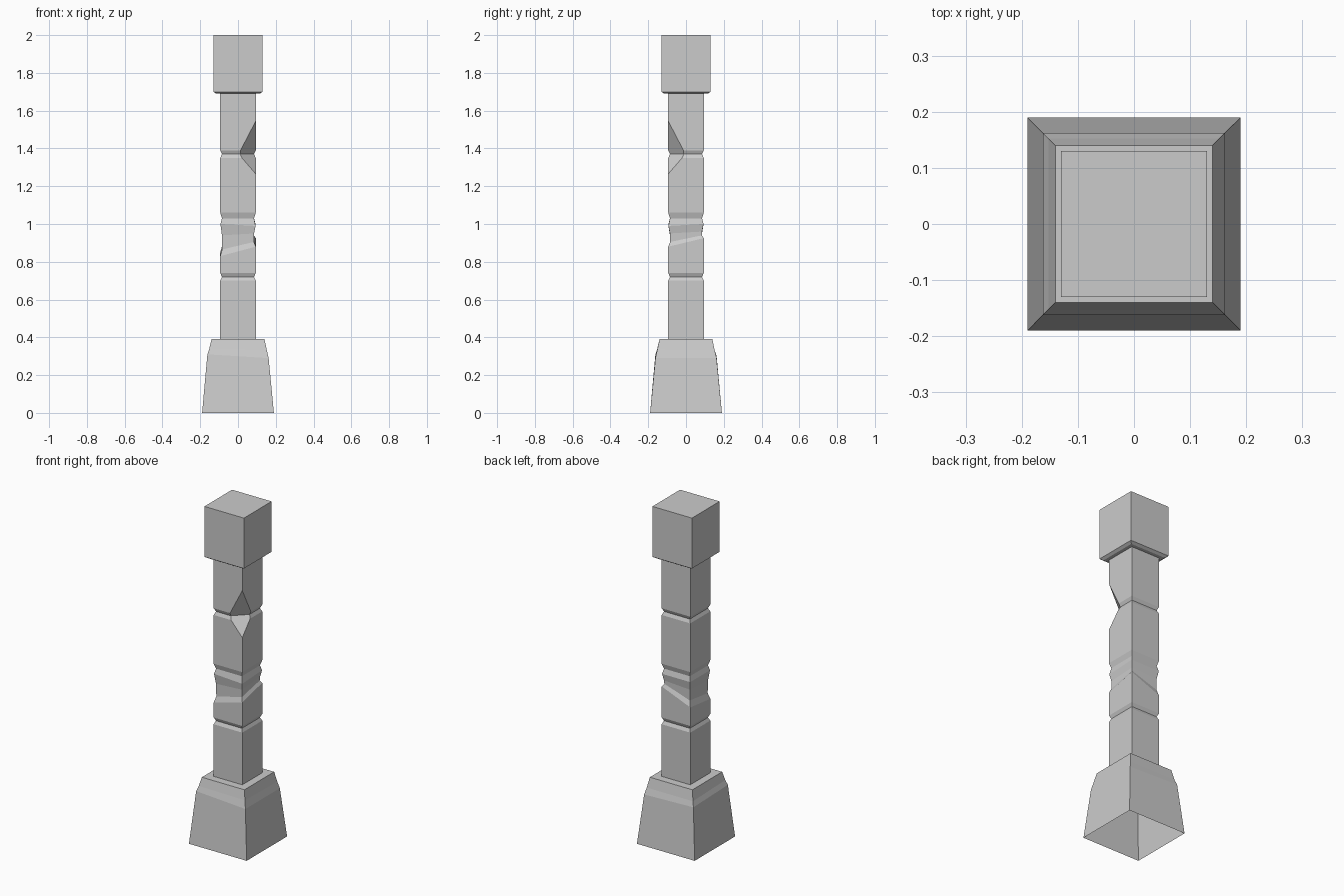
import bpy, bmesh
from mathutils import Vector

if "Cube" in bpy.data.objects:
    bpy.data.objects.remove(bpy.data.objects["Cube"])

CORNERS = [(-1, -1), (1, -1), (1, 1), (-1, 1)]
S, G = 0.094, 0.085          # shaft half width, groove half width


def loft(rings, cap_bottom=False, cap_top=False):
    """Square rings (half width, z or four corner heights) joined by quads."""
    bm = bmesh.new()
    loops = []
    for h, z in rings:
        zs = z if isinstance(z, (list, tuple)) else [z] * 4
        loops.append([bm.verts.new((x * h, y * h, c)) for (x, y), c in zip(CORNERS, zs)])
    for a, b in zip(loops, loops[1:]):
        for i in range(4):
            j = (i + 1) % 4
            bm.faces.new((a[i], a[j], b[j], b[i]))
    if cap_bottom:
        bm.faces.new(loops[0][::-1])
    if cap_top:
        bm.faces.new(loops[-1])
    return bm


def finish(bm, name):
    bmesh.ops.recalc_face_normals(bm, faces=bm.faces[:])
    me = bpy.data.meshes.new(name)
    bm.to_mesh(me)
    bm.free()
    ob = bpy.data.objects.new(name, me)
    bpy.context.collection.objects.link(ob)
    return ob


def chip(bm, p, q, r):
    """Slice off the corner outside the plane p, q, r and fill the cut."""
    p, q, r = Vector(p), Vector(q), Vector(r)
    n = (q - p).cross(r - p).normalized()
    if n.dot(p - Vector((0, 0, p.z))) < 0:
        n = -n
    res = bmesh.ops.bisect_plane(bm, geom=bm.verts[:] + bm.edges[:] + bm.faces[:],
                                 plane_co=p, plane_no=n, clear_outer=True)
    edges = [e for e in res["geom_cut"] if isinstance(e, bmesh.types.BMEdge)]
    bmesh.ops.edgenet_fill(bm, edges=edges)


def drop_joint(bm, z):
    """Remove the hidden flat face where two blocks meet."""
    flat = [f for f in bm.faces if all(abs(v.co.z - z) < 1e-4 for v in f.verts)]
    bmesh.ops.delete(bm, geom=flat, context='FACES_ONLY')


# Flared plinth, open underneath
finish(loft([(0.19, 0), (0.162, [0.31, 0.29, 0.29, 0.30]),
             (0.152, [0.34, 0.335, 0.33, 0.33]), (0.14, 0.39), (S, 0.39)]), "base")

# Lowest shaft block
finish(loft([(S, 0.39), (S, 0.70), (G, 0.72)]), "shaft_lower")

# Second block with the worn, tilted band under its top groove
finish(loft([(G, 0.72), (S, 0.74), (S, [0.83, 0.88, 0.925, 0.85]),
             (0.084, [0.865, 0.905, 0.94, 0.885]),
             (0.085, [0.94, 0.95, 0.96, 0.95]),
             (0.093, [1.0, 0.99, 1.0, 1.0]), (G, 1.03)]), "shaft_worn")

# Two upper blocks, chipped at the front right corner across their joint
Z = 1.37
leg_a, leg_b = (0.003, -S, Z), (S, -0.003, Z)
bm = loft([(G, 1.03), (S, 1.06), (S, 1.35), (G, Z)], True, True)
chip(bm, (S, -S, 1.265), leg_a, leg_b)
drop_joint(bm, Z)
drop_joint(bm, 1.03)
finish(bm, "shaft_upper")

bm = loft([(G, Z), (S, 1.39), (S, 1.695)], True, True)
chip(bm, (S, -S, 1.545), leg_a, leg_b)
drop_joint(bm, Z)
drop_joint(bm, 1.695)
finish(bm, "shaft_top")

# Square cap with a slightly sloped underside
finish(loft([(S, 1.69), (0.115, 1.69), (0.13, 1.70), (0.13, 2.0)], False, True), "cap")
